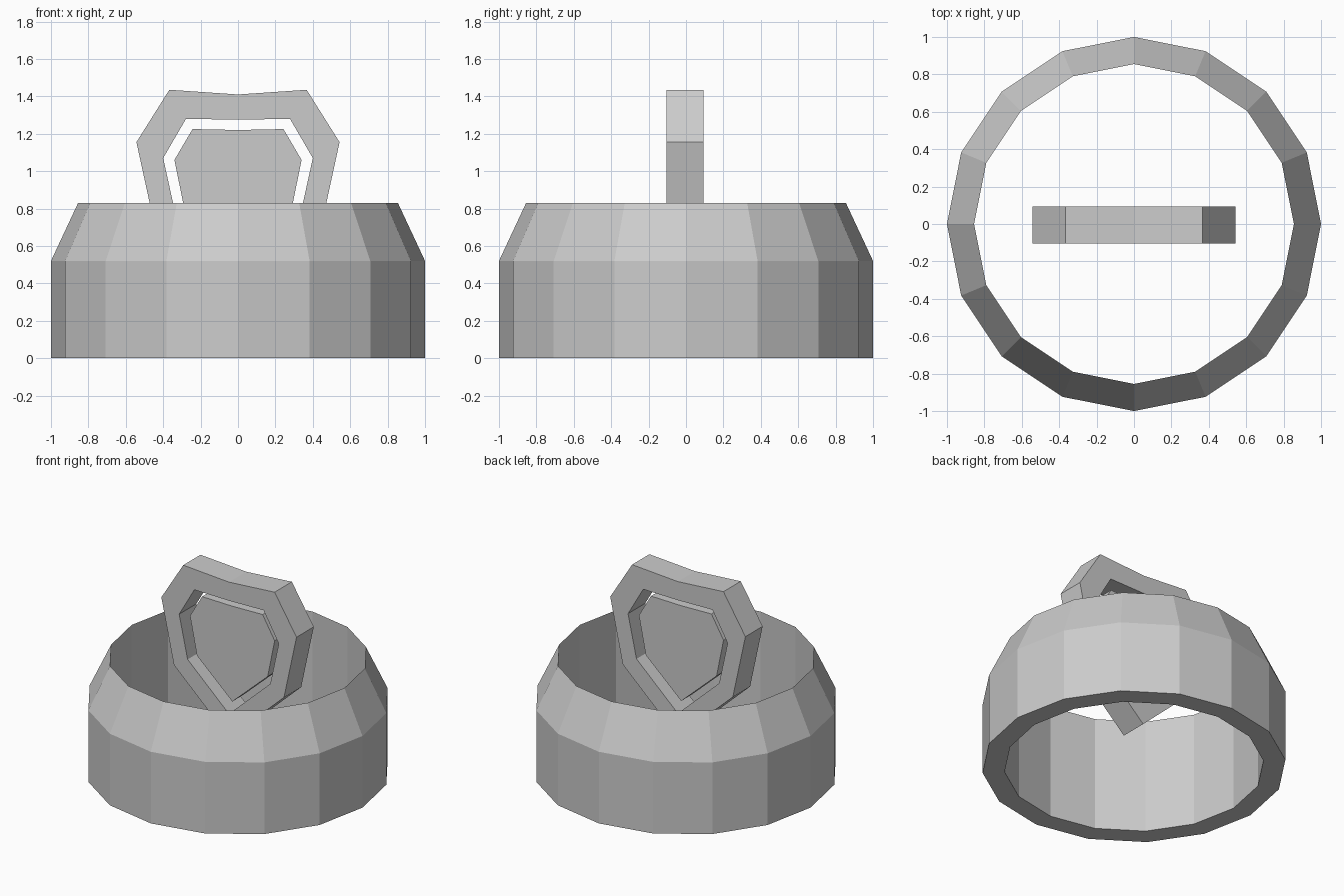
import bpy, bmesh
from math import cos, sin, pi

if "Cube" in bpy.data.objects:
    bpy.data.objects.remove(bpy.data.objects["Cube"])


def make_object(name, bm):
    bmesh.ops.recalc_face_normals(bm, faces=bm.faces)
    mesh = bpy.data.meshes.new(name)
    bm.to_mesh(mesh)
    bm.free()
    obj = bpy.data.objects.new(name, mesh)
    bpy.context.collection.objects.link(obj)
    return obj


def bridge(bm, loop_a, loop_b):
    n = len(loop_a)
    for i in range(n):
        j = (i + 1) % n
        bm.faces.new((loop_a[i], loop_a[j], loop_b[j], loop_b[i]))


def mirrored(half):
    """Complete a right-half outline running from top centre to bottom tip."""
    return half + [(-x, z) for x, z in reversed(half[1:-1])]


def outline(bm, half, y):
    return [bm.verts.new((x, y, z)) for x, z in mirrored(half)]


# Band: 16-sided closed profile with a knife edge at the top
bm = bmesh.new()
sides = 16
profile = [(1.0, 0.0), (1.0, 0.52), (0.855, 0.83), (0.855, 0.0)]
rings = [[bm.verts.new((r * cos(2 * pi * i / sides), r * sin(2 * pi * i / sides), z))
          for i in range(sides)] for r, z in profile]
for k in range(len(rings)):
    bridge(bm, rings[k], rings[(k + 1) % len(rings)])
make_object("band", bm)

# Shield frame: outer outline with a matching opening
outer = [(0, 1.41), (0.367, 1.435), (0.543, 1.155), (0.442, 0.69), (0, 0.28)]
opening = [(0, 1.275), (0.278, 1.28), (0.40, 1.07), (0.332, 0.76), (0, 0.453)]
bm = bmesh.new()
front, back = -0.104, 0.094
loops = [outline(bm, outer, front), outline(bm, outer, back),
         outline(bm, opening, back), outline(bm, opening, front)]
for k in range(4):
    bridge(bm, loops[k], loops[(k + 1) % 4])
make_object("shield_frame", bm)

# Shield panel: thinner plate floating inside the opening
panel = [(0, 1.22), (0.243, 1.225), (0.34, 1.06), (0.284, 0.785), (0, 0.528)]
bm = bmesh.new()
a, b = outline(bm, panel, -0.065), outline(bm, panel, 0.055)
bm.faces.new(a)
bm.faces.new(b)
bridge(bm, a, b)
make_object("shield_panel", bm)
